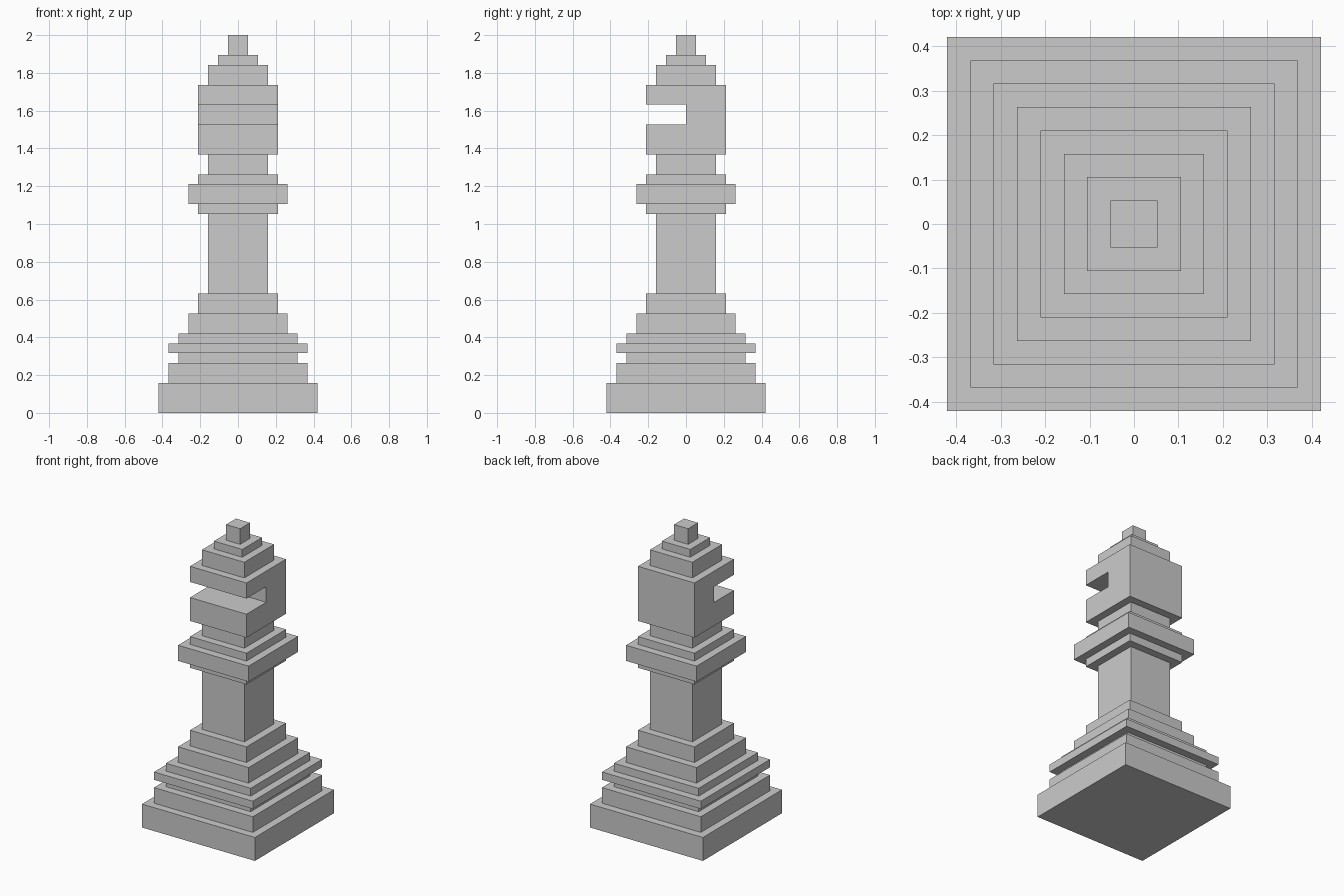
import bpy
import bmesh

if "Cube" in bpy.data.objects:
    bpy.data.objects.remove(bpy.data.objects["Cube"])

U = 2 / 38  # one grid step of the blocky style


def stepped_part(name, rings, cap_bottom=False, cap_top=False):
    """Square stepped shell from (half width, height) rings, in grid steps."""
    bm = bmesh.new()
    loops = [[bm.verts.new((sx * w * U, sy * w * U, z * U))
              for sx, sy in ((-1, -1), (1, -1), (1, 1), (-1, 1))]
             for w, z in rings]
    for a, b in zip(loops, loops[1:]):
        for i in range(4):
            j = (i + 1) % 4
            bm.faces.new((a[i], a[j], b[j], b[i]))
    if cap_bottom:
        bm.faces.new(loops[0][::-1])
    if cap_top:
        bm.faces.new(loops[-1])
    mesh = bpy.data.meshes.new(name)
    bm.to_mesh(mesh)
    bm.free()
    obj = bpy.data.objects.new(name, mesh)
    bpy.context.collection.objects.link(obj)
    return obj


def steps(start, *tiers):
    """Turn (half width, top height) tiers into profile rings."""
    rings = []
    for w, top in tiers:
        rings += [(w, start), (w, top)]
        start = top
    return rings


# Tiered foot with the plain stem
stepped_part("base_and_stem", steps(
    0, (8, 3), (7, 5), (6, 6), (7, 7), (6, 8), (5, 10), (4, 12), (3, 20)),
    cap_bottom=True)

# Collar, joined to the stem below and the neck above
stepped_part("collar_and_neck",
             [(3, 20)] + steps(20, (4, 21), (5, 23), (4, 24), (3, 26)))

# Head with stepped top and finial
head = stepped_part("head", steps(26, (4, 33), (3, 35), (2, 36), (1, 38)),
                    cap_bottom=True, cap_top=True)

# Slot cut through the front half of the head
bpy.ops.mesh.primitive_cube_add(size=1, location=(0, -3 * U, 30 * U))
cutter = bpy.context.object
cutter.name = "slot_cutter"
cutter.scale = (12 * U, 6 * U, 2 * U)
cutter.hide_render = True
slot = head.modifiers.new("slot", 'BOOLEAN')
slot.operation = 'DIFFERENCE'
slot.solver = 'EXACT'
slot.object = cutter
bpy.context.view_layer.objects.active = head
bpy.ops.object.modifier_apply(modifier=slot.name)
bpy.data.objects.remove(cutter)
